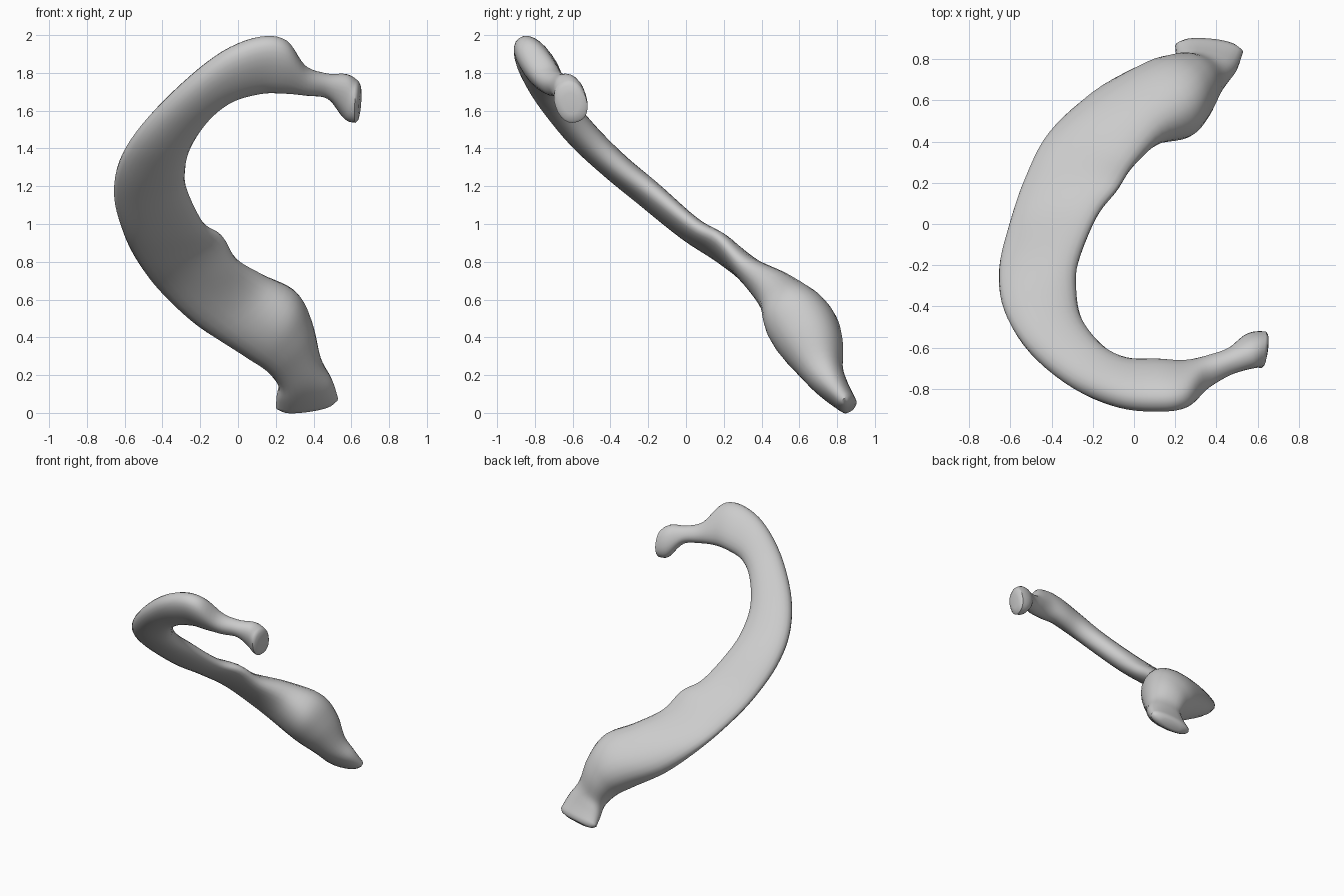
import bpy
import bmesh
from math import cos, sin, pi, copysign
from mathutils import Vector

default_cube = bpy.data.objects.get("Cube")
if default_cube:
    bpy.data.objects.remove(default_cube, do_unlink=True)

RING_SIDES = 24
STEPS = 5

# Cross-sections along the bone: outer edge, inner edge, thickness
stations = [
    ((.635, -.645, 1.75), (.625, -.575, 1.54), .17),
    ((.58, -.65, 1.79), (.56, -.58, 1.56), .16),
    ((.47, -.7, 1.79), (.47, -.63, 1.67), .12),
    ((.36, -.76, 1.83), (.36, -.67, 1.69), .14),
    ((.26, -.86, 1.96), (.24, -.69, 1.7), .17),
    ((.12, -.885, 1.98), (.12, -.68, 1.7), .18),
    ((-.08, -.87, 1.9), (-.03, -.67, 1.66), .17),
    ((-.3, -.785, 1.725), (-.15, -.6, 1.57), .16),
    ((-.51, -.615, 1.51), (-.25, -.47, 1.42), .16),
    ((-.63, -.42, 1.32), (-.28, -.33, 1.29), .15),
    ((-.655, -.22, 1.14), (-.27, -.18, 1.18), .14),
    ((-.605, 0, .95), (-.18, .04, 1), .12),
    ((-.53, .22, .8), (-.08, .17, .93), .12),
    ((-.42, .43, .66), (0, .29, .8), .15),
    ((-.22, .6, .48), (.14, .43, .71), .25),
    ((.02, .71, .34), (.31, .5, .61), .36),
    ((.14, .73, .25), (.39, .6, .47), .33),
    ((.21, .76, .16), (.44, .69, .28), .22),
    ((.205, .81, .09), (.5, .76, .17), .16),
    ((.2, .865, .03), (.53, .835, .075), .11),
]


def spline(a, b, c, d, t):
    """Smooth interpolation between b and c."""
    return (b * 2 + (c - a) * t + (a * 2 - b * 5 + c * 4 - d) * t * t
            + (b * 3 - a - c * 3 + d) * t ** 3) / 2


def sample_sections():
    """Refine the stations into closely spaced sections."""
    last = len(stations) - 1
    sections = []
    for i in range(last):
        picks = [stations[max(0, min(last, i + k))] for k in (-1, 0, 1, 2)]
        for s in range(STEPS):
            t = s / STEPS
            outer = spline(*[Vector(p[0]) for p in picks], t)
            inner = spline(*[Vector(p[1]) for p in picks], t)
            thick = spline(*[p[2] for p in picks], t)
            sections.append((outer, inner, thick))
    outer, inner, thick = stations[last]
    sections.append((Vector(outer), Vector(inner), thick))
    return sections


def rounded(value):
    """Slightly squarer than a plain ellipse."""
    return copysign(abs(value) ** 0.9, value)


def add_ring(bm, center, half_width, half_thick, scale=1.0):
    ring = []
    for k in range(RING_SIDES):
        angle = 2 * pi * k / RING_SIDES
        offset = half_width * rounded(cos(angle)) + half_thick * rounded(sin(angle))
        ring.append(bm.verts.new(center + offset * scale))
    return ring


def build_bone():
    sections = sample_sections()
    centers = [(outer + inner) / 2 for outer, inner, _ in sections]
    last = len(sections) - 1
    bm = bmesh.new()
    rings = []
    for i, (outer, inner, thick) in enumerate(sections):
        tangent = (centers[min(i + 1, last)] - centers[max(i - 1, 0)]).normalized()
        half_width = (outer - inner) / 2
        half_thick = tangent.cross(half_width).normalized() * thick / 2
        # Rounded closing rings at both ends
        caps = [(.012, .85), (.018, .5)]
        if i == 0:
            for depth, scale in reversed(caps):
                rings.append(add_ring(bm, centers[i] - tangent * depth,
                                      half_width, half_thick, scale))
        rings.append(add_ring(bm, centers[i], half_width, half_thick))
        if i == last:
            for depth, scale in caps:
                rings.append(add_ring(bm, centers[i] + tangent * depth * 2,
                                      half_width, half_thick, scale))
    for a, b in zip(rings, rings[1:]):
        for k in range(RING_SIDES):
            n = (k + 1) % RING_SIDES
            bm.faces.new((a[k], a[n], b[n], b[k]))
    bm.faces.new(rings[0])
    bm.faces.new(rings[-1])
    bmesh.ops.recalc_face_normals(bm, faces=bm.faces[:])
    mesh = bpy.data.meshes.new("rib_bone")
    bm.to_mesh(mesh)
    bm.free()
    bone = bpy.data.objects.new("rib_bone", mesh)
    bpy.context.collection.objects.link(bone)
    return bone


# Single bone colour
color = (.6, .6, .6, 1)
material = bpy.data.materials.new("bone_grey")
material.use_nodes = True
material.diffuse_color = color
material.node_tree.nodes["Principled BSDF"].inputs["Base Color"].default_value = color

bone = build_bone()
bone.data.materials.append(material)
bpy.ops.object.select_all(action="DESELECT")
bone.select_set(True)
bpy.context.view_layer.objects.active = bone
bpy.ops.object.shade_smooth_by_angle(angle=pi / 4)
